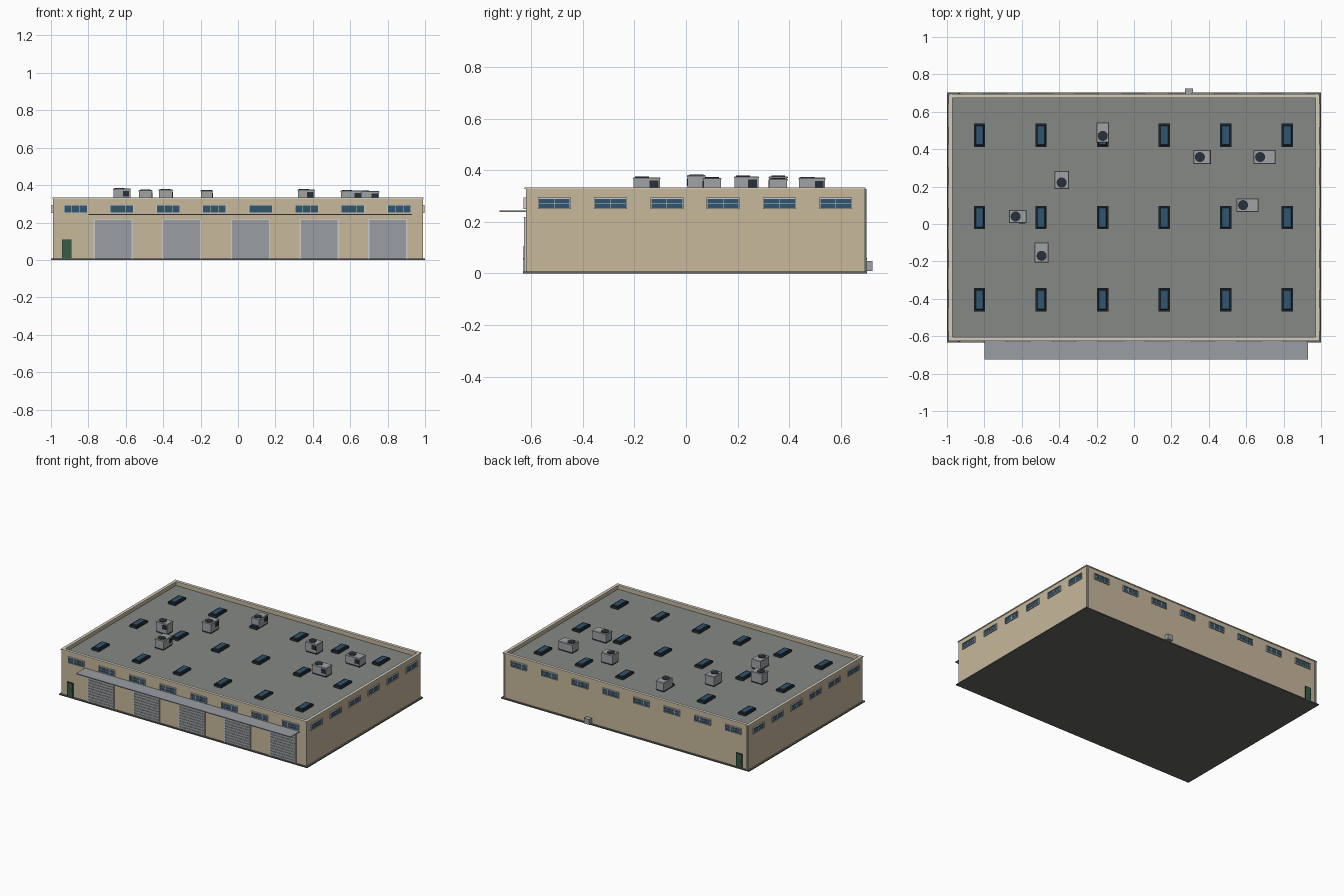
import bpy, bmesh, math
from mathutils import Matrix, Vector

if "Cube" in bpy.data.objects:
    bpy.data.objects.remove(bpy.data.objects["Cube"])

CY = 0.035            # building centre in y
HX, HY = 0.988, 0.657 # wall half sizes
ROOF, TOP = 0.303, 0.334


def material(name, r, g, b):
    m = bpy.data.materials.new(name)
    m.diffuse_color = (r, g, b, 1)
    m.use_nodes = True
    m.node_tree.nodes["Principled BSDF"].inputs["Base Color"].default_value = m.diffuse_color
    return m


TAN = material("tan_wall", 0.57, 0.48, 0.33)
CREAM = material("cream_trim", 0.66, 0.61, 0.5)
WHITE = material("white_frame", 0.68, 0.69, 0.67)
GLASS = material("blue_glass", 0.03, 0.09, 0.16)
DARK = material("dark_frame", 0.02, 0.03, 0.04)
ROOFING = material("roofing", 0.24, 0.25, 0.24)
CONCRETE = material("concrete", 0.13, 0.13, 0.12)
STEEL = material("steel", 0.32, 0.34, 0.36)
METAL = material("unit_metal", 0.35, 0.36, 0.37)
GREEN = material("green_door", 0.035, 0.11, 0.06)


class Part:
    """Collects boxes and discs into one named object."""

    def __init__(self, name, *mats):
        self.name, self.mats, self.bm = name, mats, bmesh.new()

    def paint(self, verts, mat):
        for f in {f for v in verts for f in v.link_faces}:
            f.material_index = self.mats.index(mat)

    def box(self, x0, x1, y0, y1, z0, z1, mat, bevel=0):
        m = Matrix.Translation(((x0 + x1) / 2, (y0 + y1) / 2, (z0 + z1) / 2))
        m = m @ Matrix.Diagonal((x1 - x0, y1 - y0, z1 - z0, 1))
        verts = bmesh.ops.create_cube(self.bm, size=1, matrix=m)["verts"]
        self.paint(verts, mat)
        if bevel:  # chamfer the top edges only
            edges = {e for v in verts for e in v.link_edges
                     if all(w.co.z > z1 - 1e-4 for w in e.verts)}
            bmesh.ops.bevel(self.bm, geom=list(edges), offset=bevel,
                            segments=1, affect='EDGES')

    def disc(self, x, y, z0, z1, r, mat, sides=16):
        m = Matrix.Translation((x, y, (z0 + z1) / 2))
        self.paint(bmesh.ops.create_cone(self.bm, cap_ends=True, segments=sides, radius1=r,
                   radius2=r, depth=z1 - z0, matrix=m)["verts"], mat)

    def done(self, loc=(0, 0, 0), turn=0):
        me = bpy.data.meshes.new(self.name)
        self.bm.to_mesh(me)
        self.bm.free()
        for m in self.mats:
            me.materials.append(m)
        ob = bpy.data.objects.new(self.name, me)
        ob.location, ob.rotation_euler.z = loc, turn
        bpy.context.collection.objects.link(ob)
        return ob


def ring(part, hx, hy, w, z0, z1, mat):
    part.box(-hx, hx, CY - hy, CY - hy + w, z0, z1, mat)
    part.box(-hx, hx, CY + hy - w, CY + hy, z0, z1, mat)
    for s in (-1, 1):
        a, b = sorted((s * hx, s * (hx - w)))
        part.box(a, b, CY - hy + w, CY + hy - w, z0, z1, mat)


# Shell: slab, walls, roof deck, parapet
p = Part("floor_slab", CONCRETE)
p.box(-1, 1, CY - 0.668, CY + 0.668, 0, 0.008, CONCRETE)
p.done()
p = Part("walls", TAN)
ring(p, HX, HY, 0.014, 0.008, 0.327, TAN)
p.done()
p = Part("roof_deck", ROOFING)
p.box(-HX + 0.014, HX - 0.014, CY - HY + 0.014, CY + HY - 0.014, ROOF - 0.02, ROOF, ROOFING)
p.done()
p = Part("parapet_coping", CREAM)
ring(p, HX + 0.004, HY + 0.004, 0.022, 0.327, TOP, CREAM)
p.done()


# Window facing -y, origin on the wall
def window(name, loc, turn, cols):
    w, h, t = 0.064, 0.022, 0.004
    p = Part(name, WHITE, GLASS)
    p.box(-w + t, w - t, -0.003, 0.002, -h + t, h - t, GLASS)
    for s in (-1, 1):
        a, b = sorted((s * w, s * (w - t)))
        p.box(a, b, -0.008, 0.002, -h, h, WHITE)
        a, b = sorted((s * h, s * (h - t)))
        p.box(-w + t, w - t, -0.008, 0.002, a, b, WHITE)
    for i in range(1, cols):
        x = -w + 2 * w * i / cols
        p.box(x - 0.001, x + 0.001, -0.006, 0, -h + t, h - t, WHITE)
    p.box(-w + t, w - t, -0.005, 0, -0.001, 0.001, WHITE)
    p.done(loc, turn)


for i in range(8):
    x = (i - 3.5) * 0.247 - 0.003
    window("front_window", (x, CY - HY, 0.272), 0, 3)
    window("back_window", (x, CY + HY, 0.272), math.pi, 3)
for i in range(6):
    y = CY + (i - 2.5) * 0.2185
    window("right_window", (HX, y, 0.272), math.pi / 2, 2)
    window("left_window", (-HX, y, 0.272), -math.pi / 2, 2)

# Ribbed roller doors with pale frames
for i in range(5):
    p = Part("roller_door", STEEL, WHITE)
    p.box(-0.098, 0.098, -0.002, 0.002, 0.008, 0.213, STEEL)
    for k in range(10):
        z = 0.01 + k * 0.0203
        p.box(-0.098, 0.098, -0.005, 0, z, z + 0.015, STEEL)
    for s in (-1, 1):
        a, b = sorted((s * 0.098, s * 0.105))
        p.box(a, b, -0.007, 0.002, 0.008, 0.22, WHITE)
    p.box(-0.098, 0.098, -0.007, 0.002, 0.213, 0.22, WHITE)
    p.done((0.067 + (i - 2) * 0.367, CY - HY, 0))

# Entry doors, front and back
for name, y, turn in (("front_entry_door", CY - HY, 0), ("back_entry_door", CY + HY, math.pi)):
    p = Part(name, GREEN, DARK)
    p.box(-0.025, 0.025, -0.005, 0.002, 0.008, 0.11, DARK)
    p.box(-0.022, 0.022, -0.008, 0, 0.008, 0.107, GREEN)
    p.box(0.014, 0.018, -0.011, -0.007, 0.054, 0.06, DARK)
    p.done((-0.915, y, 0), turn)

# Canopy over the doors, meter box and downpipes on the back
p = Part("canopy", STEEL)
p.box(-0.798, 0.931, -0.724, CY - HY, 0.239, 0.245, STEEL)
p.done()
p = Part("meter_box", METAL)
p.box(0.274, 0.316, CY + HY, 0.724, 0.01, 0.048, METAL)
p.done()
for x in (-0.977, 0.977):
    p = Part("downpipe", CREAM)
    p.disc(x, CY + HY + 0.004, 0.008, 0.327, 0.005, CREAM, 8)
    p.done()

# Skylights in a 6 x 3 grid
for i in range(6):
    for j in range(3):
        p = Part("skylight", DARK, GLASS)
        p.box(-0.03, 0.03, -0.062, 0.062, 0, 0.015, DARK)
        p.box(-0.023, 0.023, -0.054, 0.054, 0.015, 0.021, GLASS, 0.004)
        p.done(((i - 2.5) * 0.329 - 0.003, CY + (j - 1) * 0.44, ROOF))

# Rooftop air units: x, y, length, width, top height, quarter turned
for x, y, l, w, top, turned in (
        (-0.167, 0.489, 0.106, 0.067, 0.375, 1), (-0.387, 0.235, 0.097, 0.077, 0.380, 1),
        (-0.621, 0.040, 0.094, 0.071, 0.385, 0), (-0.494, -0.152, 0.106, 0.074, 0.376, 1),
        (0.364, 0.358, 0.093, 0.074, 0.380, 0), (0.698, 0.358, 0.118, 0.074, 0.371, 0),
        (0.607, 0.101, 0.118, 0.072, 0.374, 0)):
    p = Part("air_unit", METAL, DARK)
    a, b, h = l / 2, w / 2, top - ROOF
    p.box(-a + 0.004, a - 0.004, -b + 0.004, b - 0.004, 0, 0.01, DARK)
    p.box(-a + 0.002, a - 0.002, -b + 0.002, b - 0.002, 0.01, h - 0.01, METAL)
    p.box(-a, a, -b, b, h - 0.01, h - 0.003, METAL, 0.003)
    p.disc(-a + 0.035, 0, h - 0.004, h, 0.027, DARK)
    p.box(a - 0.042, a - 0.008, -b - 0.001, -b + 0.004, h - 0.046, h - 0.016, DARK)
    p.done((x, y, ROOF), turned * math.pi / 2)
